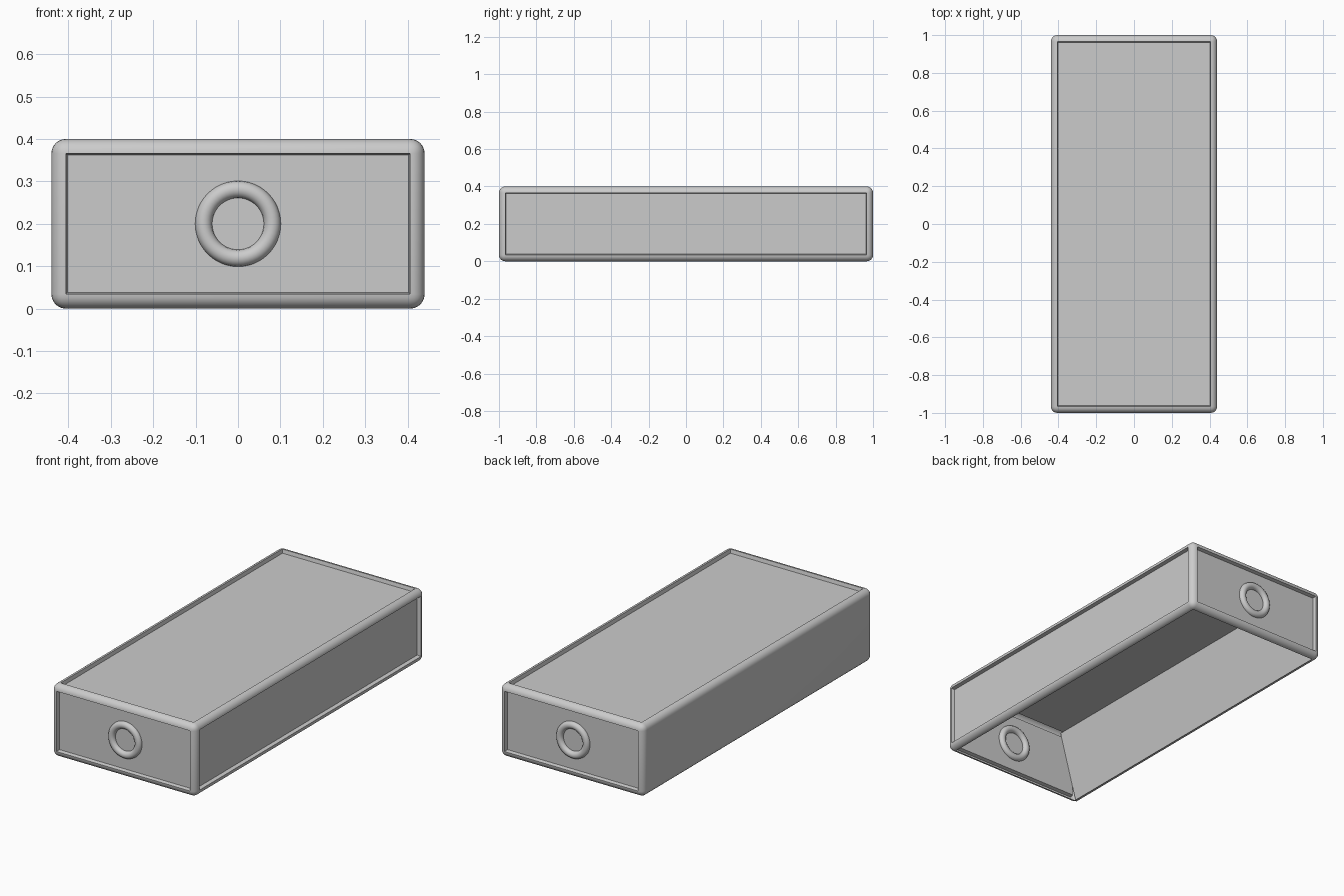
import bpy, bmesh, math
from mathutils import Vector

if "Cube" in bpy.data.objects:
    bpy.data.objects.remove(bpy.data.objects["Cube"])

W, L, H = 0.88, 2.0, 0.40      # overall size
R, DEPTH = 0.034, 0.02         # edge radius, panel recess


def smooth(ob, angle=30):
    bpy.ops.object.select_all(action='DESELECT')
    ob.select_set(True)
    bpy.context.view_layer.objects.active = ob
    bpy.ops.object.shade_smooth_by_angle(angle=math.radians(angle))


def add_mesh(name, bm):
    me = bpy.data.meshes.new(name)
    bm.to_mesh(me)
    bm.free()
    ob = bpy.data.objects.new(name, me)
    bpy.context.collection.objects.link(ob)
    return ob


# Drawer shell: rounded box, recessed panels, plain left side, open bottom
bm = bmesh.new()
bmesh.ops.create_cube(bm, size=1)
for v in bm.verts:
    v.co = Vector((v.co.x * W, v.co.y * L, (v.co.z + 0.5) * H))
bmesh.ops.bevel(bm, geom=bm.edges[:], offset=R, segments=6, profile=0.5,
                affect='EDGES', clamp_overlap=True)
bm.normal_update()
sides = sorted(bm.faces, key=lambda f: -f.calc_area())[:6]
recessed = [f for f in sides if f.normal.z > -0.5 and f.normal.x > -0.5]
bottom = [f for f in sides if f.normal.z < -0.5]
bmesh.ops.inset_individual(bm, faces=recessed, thickness=0.006, depth=-DEPTH)
bmesh.ops.delete(bm, geom=bottom, context='FACES')
smooth(add_mesh("drawer_shell", bm))

# Sloping liner inside the left wall
bm = bmesh.new()
y = L / 2 - DEPTH
pts = [(-0.425, -y, 0.005), (-0.425, y, 0.005), (-0.32, y, H - DEPTH), (-0.32, -y, H - DEPTH)]
bm.faces.new([bm.verts.new(p) for p in pts][::-1])
add_mesh("inner_left_liner", bm)

# Ring pulls, sunk halfway into the front and back panels
for name, side in (("front_ring", -1), ("back_ring", 1)):
    bpy.ops.mesh.primitive_torus_add(
        major_radius=0.081, minor_radius=0.02, major_segments=48, minor_segments=16,
        location=(0, side * (L / 2 - DEPTH), H / 2), rotation=(math.pi / 2, 0, 0))
    ring = bpy.context.object
    ring.name = name
    smooth(ring, 60)
